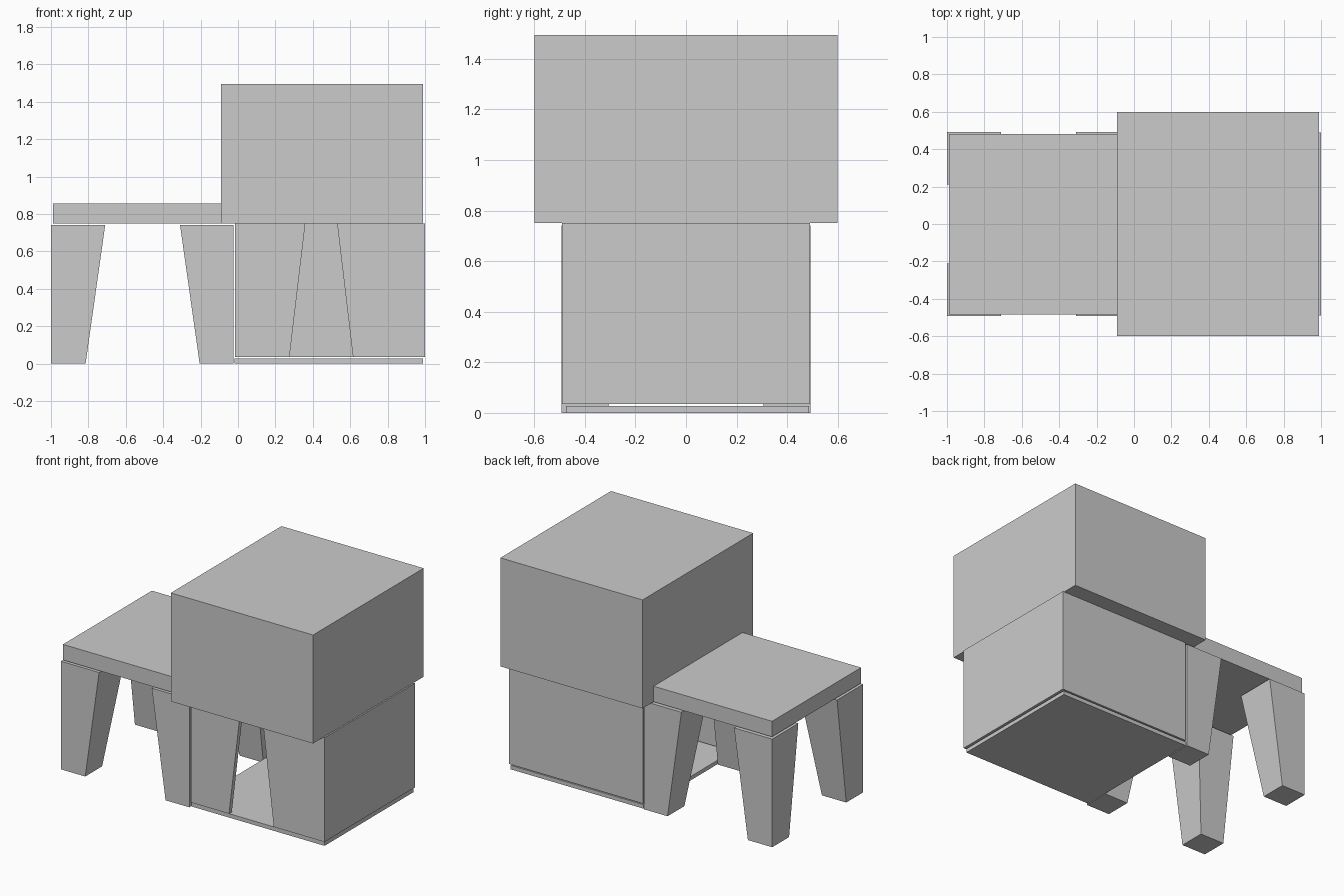
import bpy

if "Cube" in bpy.data.objects:
    bpy.data.objects.remove(bpy.data.objects["Cube"])


def mesh(name, verts, faces):
    data = bpy.data.meshes.new(name)
    data.from_pydata(verts, [], faces)
    data.update()
    obj = bpy.data.objects.new(name, data)
    bpy.context.collection.objects.link(obj)
    return obj


def hexa(name, bottom, top):
    """Six-sided block between two rectangles (x0, x1, y0, y1, z)."""
    verts = []
    for x0, x1, y0, y1, z in (bottom, top):
        verts += [(x0, y0, z), (x1, y0, z), (x1, y1, z), (x0, y1, z)]
    faces = [(3, 2, 1, 0), (4, 5, 6, 7)]
    faces += [(i, (i + 1) % 4, (i + 1) % 4 + 4, i + 4) for i in range(4)]
    return mesh(name, verts, faces)


def box(name, x0, x1, y0, y1, z0, z1):
    return hexa(name, (x0, x1, y0, y1, z0), (x0, x1, y0, y1, z1))


# Upper block and the side platform
box("upper_block", -0.09, 0.99, -0.60, 0.60, 0.75, 1.495)
box("platform", -0.99, -0.09, -0.485, 0.48, 0.75, 0.857)

# Tapered legs: outer corner upright, inner sides sloping
for end, top_x, bottom_x in (("outer", (-1.0, -0.71), (-1.0, -0.815)),
                             ("inner", (-0.31, -0.025), (-0.205, -0.025))):
    hexa(end + "_front_leg", (*bottom_x, -0.493, -0.31, 0.0), (*top_x, -0.493, -0.21, 0.742))
    hexa(end + "_back_leg", (*bottom_x, 0.31, 0.493, 0.0), (*top_x, 0.21, 0.493, 0.742))

# Lower compartment: floor, right wall, back wall
box("floor", -0.02, 0.99, -0.475, 0.487, 0.0, 0.027)
box("right_wall", 0.915, 1.0, -0.49, 0.49, 0.035, 0.75)
box("back_wall", -0.015, 0.915, 0.46, 0.49, 0.035, 0.75)

# Front panels with the narrowing opening between them
hexa("front_left_panel", (-0.015, 0.275, -0.49, -0.46, 0.035), (-0.015, 0.36, -0.49, -0.46, 0.75))
hexa("front_right_panel", (0.615, 0.915, -0.49, -0.46, 0.035), (0.53, 0.915, -0.49, -0.46, 0.75))
